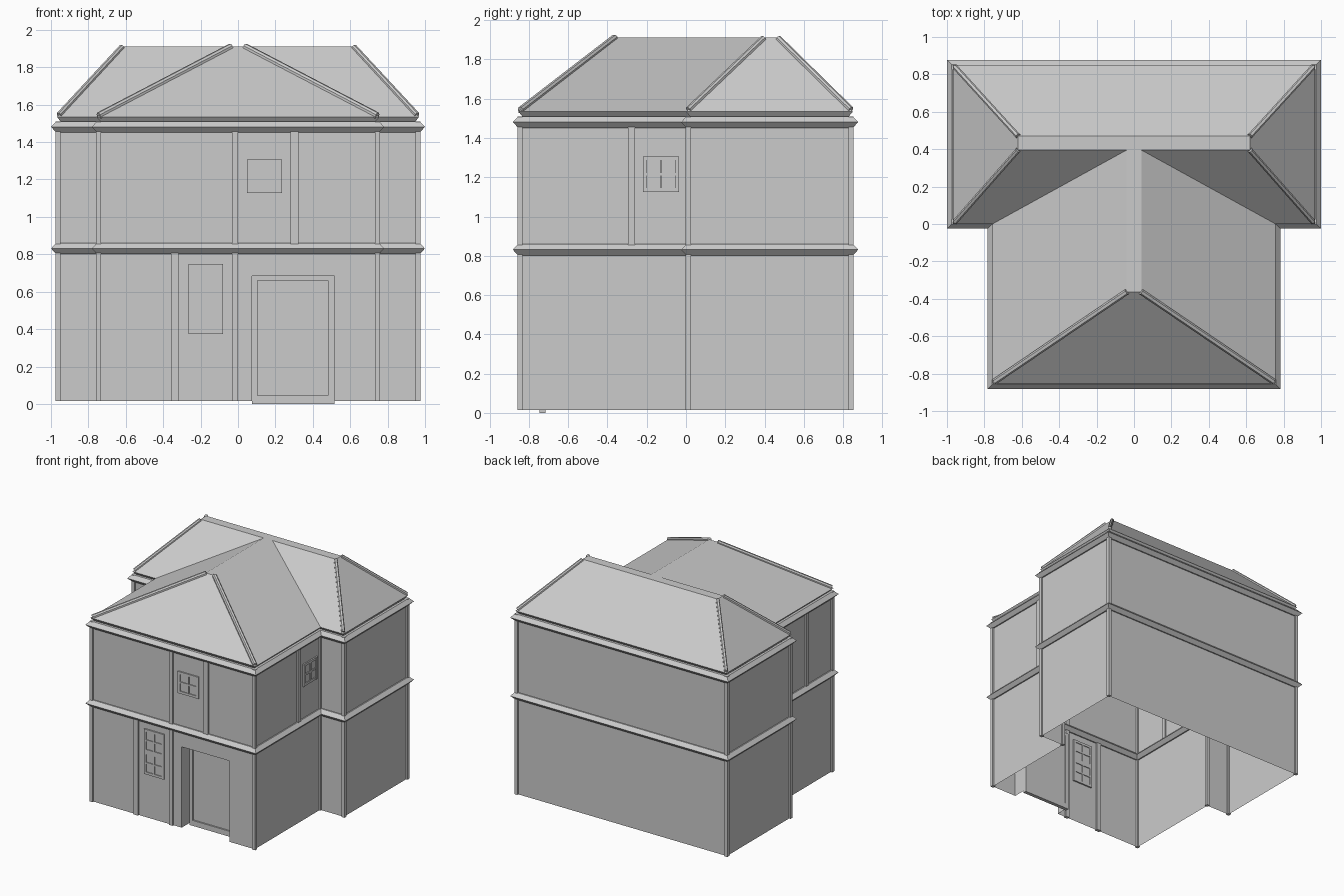
import bpy, bmesh
from mathutils import Vector

if "Cube" in bpy.data.objects:
    bpy.data.objects.remove(bpy.data.objects["Cube"])

XF, XB = 0.745, 0.9625            # half widths of front wing and back block
YF, YM, YB = -0.845, 0.012, 0.84  # front wall, notch, back wall
Z0, Z1 = 0.015, 1.51
OUTLINE = [(-XF, YF), (XF, YF), (XF, YM), (XB, YM), (XB, YB), (-XB, YB), (-XB, YM), (-XF, YM)]


def mesh_object(name, bm, fix=True):
    if fix:
        bmesh.ops.recalc_face_normals(bm, faces=bm.faces[:])
    me = bpy.data.meshes.new(name)
    bm.to_mesh(me)
    bm.free()
    ob = bpy.data.objects.new(name, me)
    bpy.context.collection.objects.link(ob)
    return ob


def face(bm, pts):
    return bm.faces.new([bm.verts.new(p) for p in pts])


def add_box(bm, x0, x1, y0, y1, z0, z1):
    r = bmesh.ops.create_cube(bm, size=1)
    for v in r['verts']:
        v.co = Vector(((x0 + x1) / 2 + v.co.x * (x1 - x0), (y0 + y1) / 2 + v.co.y * (y1 - y0),
                       (z0 + z1) / 2 + v.co.z * (z1 - z0)))


def offset(d):
    """T outline pushed outwards by d."""
    pts, n = [], len(OUTLINE)
    for i in range(n):
        p, a, b = (Vector(OUTLINE[k % n]) for k in (i, i - 1, i + 1))
        e, f = (p - a).normalized(), (b - p).normalized()
        pts.append(p + d * (Vector((e.y, -e.x)) + Vector((f.y, -f.x))))
    return pts


# Walls: thin shell, open underneath, with a recessed doorway
DX0, DX1, DZ, DY = 0.075, 0.515, 0.685, -0.745
bm = bmesh.new()
for i, a in enumerate(OUTLINE):
    b = OUTLINE[(i + 1) % 8]
    spans = [(a, b, Z0)] if i else [(a, (DX0, YF), Z0), ((DX0, YF), (DX1, YF), DZ), ((DX1, YF), b, Z0)]
    for p, q, z in spans:
        face(bm, [(*p, z), (*q, z), (*q, Z1), (*p, Z1)])
face(bm, [(DX0, YF, Z0), (DX0, YF, DZ), (DX0, DY, DZ), (DX0, DY, Z0)])
face(bm, [(DX1, YF, Z0), (DX1, DY, Z0), (DX1, DY, DZ), (DX1, YF, DZ)])
face(bm, [(DX0, YF, DZ), (DX1, YF, DZ), (DX1, DY, DZ), (DX0, DY, DZ)])
mesh_object("walls", bm, fix=False)

# Door: frame bars and a panel set back in them
bm = bmesh.new()
add_box(bm, DX0, 0.105, DY, -0.715, 0, DZ)
add_box(bm, 0.48, DX1, DY, -0.715, 0, DZ)
add_box(bm, 0.105, 0.48, DY, -0.715, 0, 0.045)
add_box(bm, 0.105, 0.48, DY, -0.715, 0.66, DZ)
mesh_object("door_frame", bm)
bm = bmesh.new()
add_box(bm, 0.105, 0.48, DY + 0.012, -0.72, 0.045, 0.66)
mesh_object("door_panel", bm)

# Corner and intermediate posts
bm = bmesh.new()
h = 0.0135
for x, y in OUTLINE:
    add_box(bm, x - h, x + h, y - h, y + h, Z0, Z1)
for x, w, z0, z1 in [(-0.015, 0.016, Z0, 1.47), (-0.337, 0.02, Z0, 0.82), (0.302, 0.022, 0.84, 1.47)]:
    add_box(bm, x - w, x + w, YF - h, YF + h, z0, z1)
for x, y in [(XF, -0.278), (-XF, -0.51)]:
    add_box(bm, x - h, x + h, y - 0.018, y + 0.018, 0.84, 1.47)
mesh_object("posts", bm)

# Horizontal belts: hexagonal section swept round the outline
PROFILE = [(0.037, 0), (0.01, 0.029), (-0.01, 0.029), (-0.037, 0), (-0.01, -0.029), (0.01, -0.029)]
for name, zc in [("floor_belt", 0.831), ("eave_belt", 1.481)]:
    bm = bmesh.new()
    rings = [[bm.verts.new((p.x, p.y, zc + z)) for p in offset(d)] for d, z in PROFILE]
    for k in range(6):
        r, s = rings[k], rings[(k + 1) % 6]
        for i in range(8):
            j = (i + 1) % 8
            bm.faces.new((r[i], r[j], s[j], s[i]))
    mesh_object(name, bm)


# Roofs: small outward eave, then hipped slopes up to a flat ridge
def roof(name, levels):
    bm = bmesh.new()
    rings = [[bm.verts.new(p) for p in ((-x, y0, z), (x, y0, z), (x, y1, z), (-x, y1, z))]
             for x, y0, y1, z in levels]
    for r, s in zip(rings, rings[1:]):
        for i in range(4):
            j = (i + 1) % 4
            bm.faces.new((r[i], r[j], s[j], s[i]))
    bm.faces.new(rings[-1])
    mesh_object(name, bm)


roof("back_roof", [(0.945, 0.025, 0.825, 1.505), (0.968, 0.0, 0.85, 1.535), (0.62, 0.395, 0.47, 1.911)])
roof("front_roof", [(0.73, -0.83, 0.38, 1.505), (0.757, -0.853, 0.395, 1.535), (0.04, -0.364, 0.395, 1.911)])


# Hip caps: slim bars lying on the hips
def bar(bm, a, b, w):
    a, b = Vector(a), Vector(b)
    d = (b - a).normalized()
    s = d.cross(Vector((0, 0, 1))).normalized() * w
    u = s.cross(d).normalized() * w
    sec = [s - u, s + u * 0.3, s * 0.5 + u, -s * 0.5 + u, -s + u * 0.3, -s - u]
    A, B = ([bm.verts.new(p + o) for o in sec] for p in (a, b))
    bm.faces.new(A)
    bm.faces.new(B)
    for i in range(6):
        j = (i + 1) % 6
        bm.faces.new((A[i], A[j], B[j], B[i]))


bm = bmesh.new()
for m in (-1, 1):
    bar(bm, (m * 0.745, -0.842, 1.542), (m * 0.037, -0.362, 1.911), 0.016)
    bar(bm, (m * 0.957, 0.84, 1.545), (m * 0.62, 0.47, 1.908), 0.014)
    bar(bm, (m * 0.957, 0.012, 1.545), (m * 0.62, 0.395, 1.908), 0.014)
mesh_object("hip_caps", bm)


# Windows: blocks of 2 x 2 panes between frame bars, standing proud of the wall
def window(name, place, u0, u1, blocks):
    """place(u0, u1, depth0, depth1) gives the x and y ranges for a box."""
    bm = bmesh.new()
    lo, hi = blocks[0][0], blocks[-1][1]
    t, c = 0.02, (u0 + u1) / 2
    for a, b in [(u0, u0 + t), (c - 0.006, c + 0.006), (u1 - t, u1)]:
        add_box(bm, *place(a, b, -0.012, 0.012), lo, hi)
    bars = []
    for z0, z1 in blocks:
        m = (z0 + z1) / 2
        bars += [(z0, z0 + t), (m - 0.007, m + 0.007), (z1 - t, z1)]
    for a, b in bars:
        add_box(bm, *place(u0 + t, u1 - t, -0.012, 0.011), a, b)
    add_box(bm, *place(u0 + t, u1 - t, -0.006, 0.004), lo + t, hi - t)
    mesh_object(name, bm)


def on_front(a, b, d0, d1):
    return a, b, YF - d1, YF - d0


def on_right(a, b, d0, d1):
    return XF + d0, XF + d1, a, b


window("upper_front_window", on_front, 0.047, 0.236, [(1.128, 1.308)])
window("lower_front_window", on_front, -0.264, -0.08, [(0.375, 0.562), (0.562, 0.748)])
window("side_window", on_right, -0.22, -0.035, [(1.125, 1.307)])
